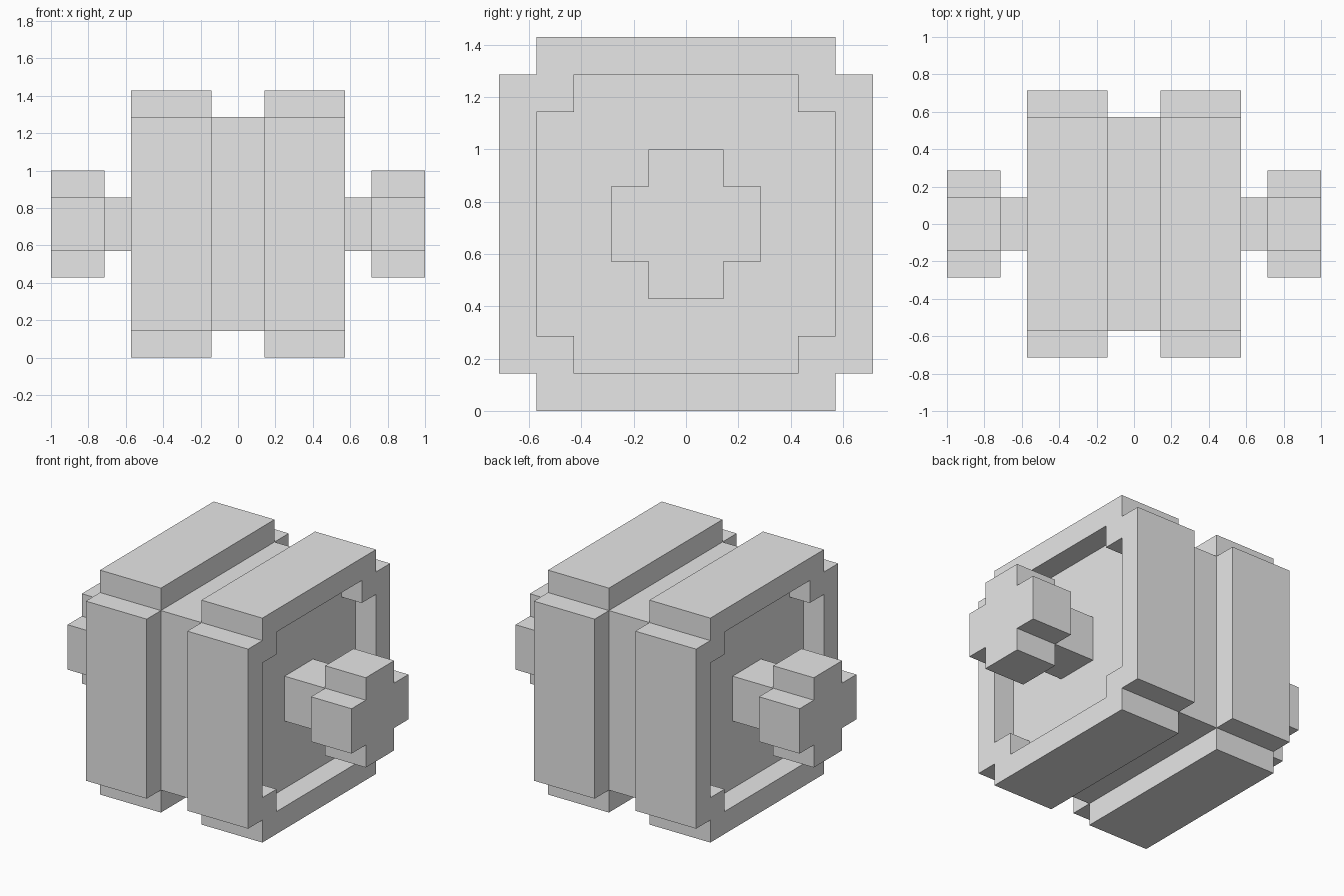
import bpy
import bmesh

cube = bpy.data.objects.get("Cube")
if cube:
    bpy.data.objects.remove(cube, do_unlink=True)

U = 1 / 7          # block size: the model is 14 blocks long
CENTRE_Z = 5 * U   # axle height

grey = bpy.data.materials.new("light grey")
grey.use_nodes = True
colour = (0.8, 0.8, 0.8, 1)
grey.diffuse_color = colour
grey.node_tree.nodes["Principled BSDF"].inputs["Base Color"].default_value = colour


def notched(half, notch):
    """Square outline in the YZ plane with a square step cut from each corner."""
    a, b = half, half - notch
    if notch == 0:
        return [(a, a), (-a, a), (-a, -a), (a, -a)]
    quarter = [(a, b), (b, b), (b, a)]
    points = []
    for _ in range(4):
        points += quarter
        quarter = [(-z, y) for y, z in quarter]
    return points


def add_part(name, bm):
    bmesh.ops.recalc_face_normals(bm, faces=bm.faces)
    mesh = bpy.data.meshes.new(name)
    bm.to_mesh(mesh)
    bm.free()
    mesh.materials.append(grey)
    obj = bpy.data.objects.new(name, mesh)
    obj.location.z = CENTRE_Z
    bpy.context.collection.objects.link(obj)
    return obj


def loop(bm, x, outline):
    return [bm.verts.new((x * U, y * U, z * U)) for y, z in outline]


def bridge(bm, a, b):
    for i in range(len(a)):
        j = (i + 1) % len(a)
        bm.faces.new((a[i], a[j], b[j], b[i]))


def prism(name, x0, x1, outline):
    bm = bmesh.new()
    a, b = loop(bm, x0, outline), loop(bm, x1, outline)
    bm.faces.new(a)
    bm.faces.new(b)
    bridge(bm, a, b)
    return add_part(name, bm)


def wheel(name, side):
    """Notched wheel whose outer face has a stepped recess one block deep."""
    rim, recess = notched(5, 1), notched(4, 1)
    bm = bmesh.new()
    inner = loop(bm, side, rim)
    outer = loop(bm, side * 4, rim)
    lip = loop(bm, side * 4, recess)
    floor = loop(bm, side * 3, recess)
    bm.faces.new(inner)
    bm.faces.new(floor)
    for a, b in ((inner, outer), (outer, lip), (lip, floor)):
        bridge(bm, a, b)
    return add_part(name, bm)


# Core between the wheels
prism("core", -1, 1, notched(4, 0))

# Wheel, axle stub and cross-shaped hub on each side
for label, side in (("left", 1), ("right", -1)):
    wheel(label + "_wheel", side)
    prism(label + "_axle", side * 3, side * 5, notched(1, 0))
    prism(label + "_hub", side * 5, side * 7, notched(2, 1))
